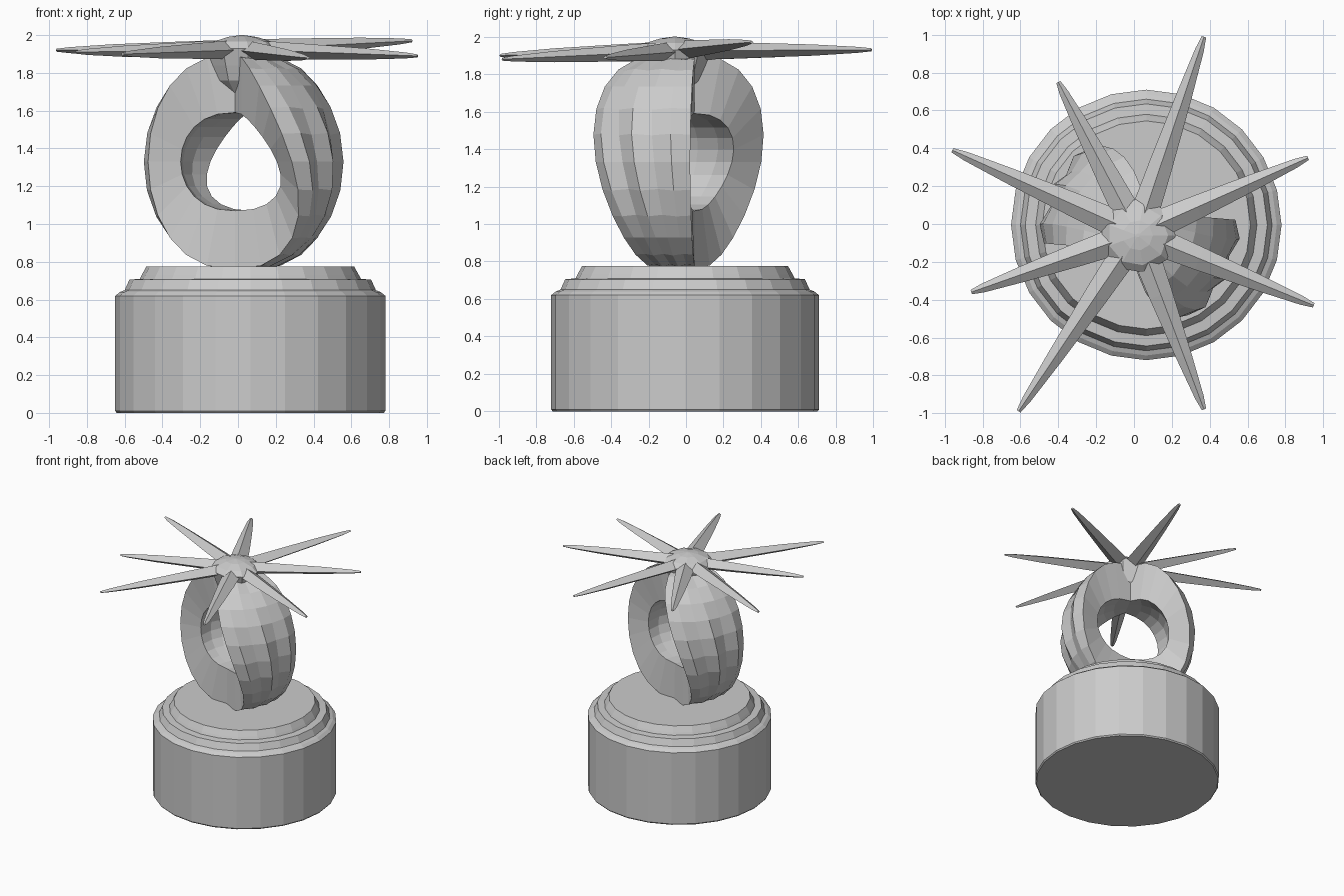
import bpy, bmesh
from math import sin, cos, pi, radians, copysign
from mathutils import Vector

if "Cube" in bpy.data.objects:
    bpy.data.objects.remove(bpy.data.objects["Cube"])


def make(name, verts, faces):
    me = bpy.data.meshes.new(name)
    me.from_pydata([tuple(v) for v in verts], [], faces)
    bm = bmesh.new()
    bm.from_mesh(me)
    bmesh.ops.recalc_face_normals(bm, faces=bm.faces)
    bm.to_mesh(me)
    bm.free()
    ob = bpy.data.objects.new(name, me)
    bpy.context.collection.objects.link(ob)
    return ob


def loft(name, rings, closed=False):
    n, m = len(rings[0]), len(rings)
    verts = [v for r in rings for v in r]
    faces = []
    for i in range(m if closed else m - 1):
        a, b = i * n, (i + 1) % m * n
        faces += [(a + j, a + (j + 1) % n, b + (j + 1) % n, b + j) for j in range(n)]
    if not closed:
        faces += [tuple(range(n)), tuple(range((m - 1) * n, m * n))]
    return make(name, verts, faces)


def lathe(name, profile, sides, cx, cy):
    return loft(name, [[Vector((cx + r * cos(2 * pi * k / sides), cy + r * sin(2 * pi * k / sides), z))
                        for k in range(sides)] for r, z in profile])


# stepped round plinth
lathe("plinth", [(.707, 0), (.715, .01), (.715, .62), (.69, .64), (.665, .65), (.64, .705),
                 (.585, .71), (.575, .73), (.55, .775)], 24, .065, -.005)

# twisted ring: a loop that widens into a broad grooved shell on each side
C = Vector((.03, -.04, 1.33))
D = radians(-28)
NORMAL = Vector((-sin(D), cos(D), 0))
OUTER = [-1, -.67, -.33, 0, .33, .67, 1]
SECTION = [(s, True) for s in OUTER] + [(s, False) for s in (.95, .3, -.3, -.95)]


def ring_point(t, s, outer):
    c, v = cos(t), sin(t)
    side = copysign(1, c)
    f = (s * side + 1) / 2
    az = radians((-60 - 22 * v) * (1 - f) + 7 * f)
    groove = .02 * abs(c) * cos(2 * pi * (1.5 * s + t / pi)) if abs(s) < .95 else 0
    rh, rv = (.51 + groove, .57 + groove) if outer else (.335, .26)
    h = rh * side * abs(c) ** .85
    return C + Vector((h * cos(az), h * sin(az), rv * v)) + NORMAL * s * .1 * (1 - abs(c))


STEPS = 24
loft("twisted_ring", [[ring_point(2 * pi * i / STEPS, s, o) for s, o in SECTION]
                      for i in range(STEPS)], closed=True)

# faceted hub of the star
lathe("star_hub", [(.06, 1.68), (.14, 1.76), (.17, 1.84), (.2, 1.93), (.16, 1.965), (.08, 1.99), (.01, 2.0)],
      9, .02, -.06)

# eight tapered rays
HUB = Vector((.02, -.05, 1.925))
TIPS = [(.37, .99, 1.93), (.92, .35, 1.97), (.95, -.43, 1.89), (.37, -.98, 1.88),
        (-.61, -.99, 1.90), (-.86, -.36, 1.91), (-.96, .39, 1.92), (-.40, .75, 1.92)]
for i, tip in enumerate(TIPS):
    d = Vector(tip) - HUB
    w = Vector((-d.y, d.x, 0)).normalized()
    up = Vector((0, 0, 1))
    rings = []
    for f, hw, hh in ((.08, .075, .05), (.35, .063, .042), (.7, .042, .03), (.93, .024, .016), (1, .012, .008)):
        p = HUB + d * f
        rings.append([p + w * hw, p + up * hh, p - w * hw, p - up * hh])
    loft(f"star_ray_{i + 1}", rings)
